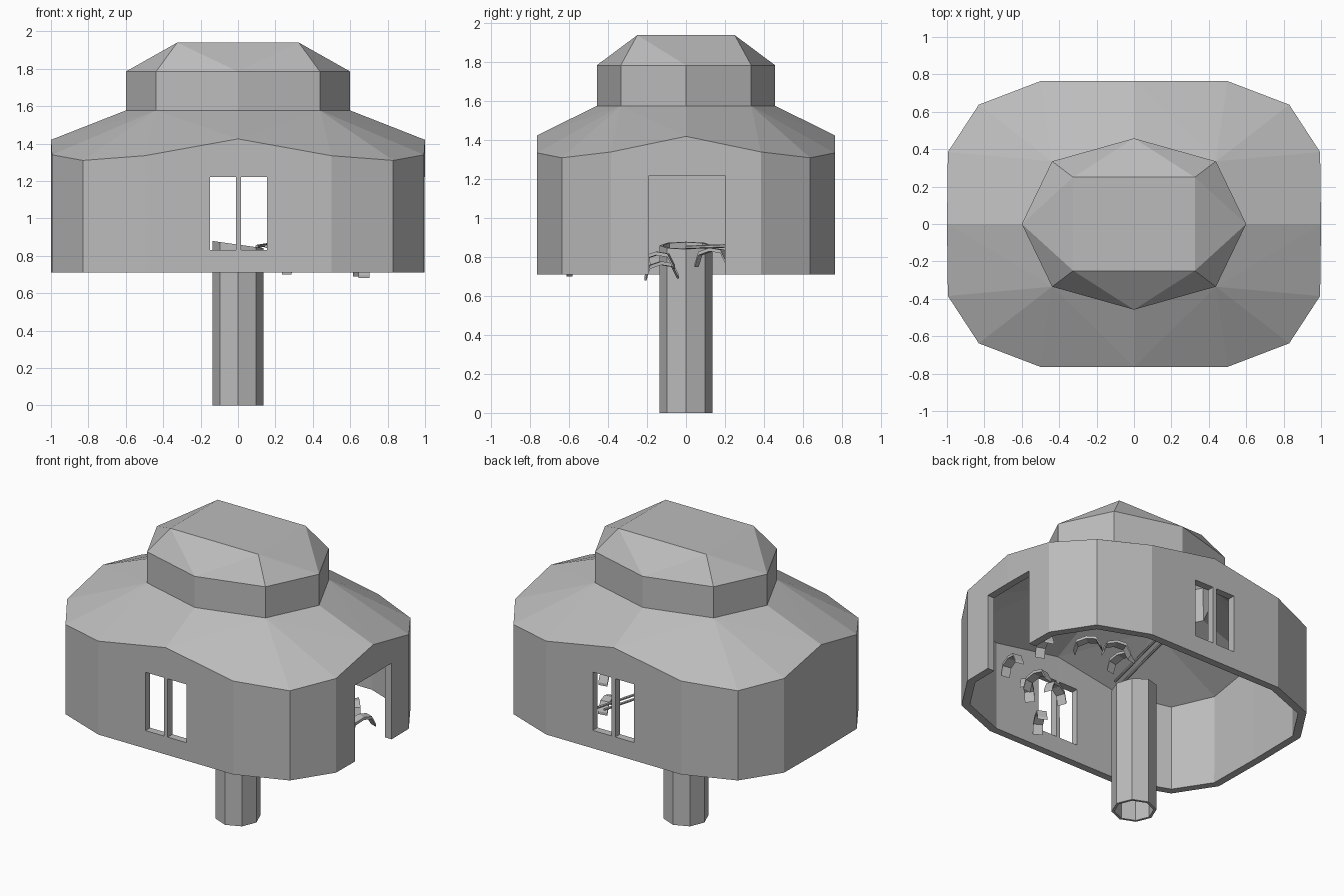
import bpy, bmesh, math
from mathutils import Vector, Matrix

cube = bpy.data.objects.get("Cube")
if cube:
    bpy.data.objects.remove(cube, do_unlink=True)

grey = bpy.data.materials.new("plain_grey")
grey.use_nodes = True
GREY = (0.5, 0.5, 0.5, 1)
grey.diffuse_color = GREY
grey.node_tree.nodes["Principled BSDF"].inputs["Base Color"].default_value = GREY


def finish(name, bm):
    """Turn a bmesh into a named flat-shaded grey object."""
    bmesh.ops.recalc_face_normals(bm, faces=bm.faces)
    mesh = bpy.data.meshes.new(name)
    bm.to_mesh(mesh)
    bm.free()
    mesh.materials.append(grey)
    ob = bpy.data.objects.new(name, mesh)
    bpy.context.collection.objects.link(ob)
    return ob


def ring(bm, points):
    return [bm.verts.new(p) for p in points]


def bridge(bm, low, high):
    n = len(low)
    for i in range(n):
        j = (i + 1) % n
        bm.faces.new((low[i], low[j], high[j], high[i]))


def around(quarter):
    """Mirror a quarter outline, from +x to +y, into a closed loop."""
    half = quarter + [(-x, y, z) for x, y, z in quarter[-2::-1]]
    return half + [(x, -y, z) for x, y, z in half[-2:0:-1]]


# Hollow walls and roof: wavy eave, polygon cupola, rectangular cap
EAVE = around([(1, 0, 1.42), (0.995, 0.385, 1.34), (0.83, 0.638, 1.31),
               (0.5, 0.764, 1.335), (0, 0.764, 1.425)])
CUPOLA = around([(0.6, 0, 1.577), (0.438, 0.335, 1.577), (0, 0.458, 1.577)])
bm = bmesh.new()
base = ring(bm, [(x, y, 0.71) for x, y, z in EAVE])
eave = ring(bm, EAVE)
neck = ring(bm, CUPOLA)
shoulder = ring(bm, [(x, y, 1.785) for x, y, z in CUPOLA])
cap = ring(bm, [(sx * 0.325, sy * 0.25, 1.94)
                for sx, sy in ((1, 1), (-1, 1), (-1, -1), (1, -1))])
bridge(bm, base, eave)
bridge(bm, neck, shoulder)
for q in range(4):
    o = [eave[(4 * q + k) % 16] for k in range(5)]
    a, c, b = (neck[(2 * q + k) % 8] for k in range(3))
    for face in ((o[0], o[1], c), (o[0], c, a), (o[1], o[2], c),
                 (o[2], o[3], c), (o[3], o[4], c), (o[4], b, c)):
        bm.faces.new(face)
    a, c, b = (shoulder[(2 * q + k) % 8] for k in range(3))
    bm.faces.new((a, c, cap[q]))
    bm.faces.new((c, b, cap[q]))
    bm.faces.new((b, cap[(q + 1) % 4], cap[q]))
bm.faces.new(cap)
house = finish("house_shell", bm)
solid = house.modifiers.new("thickness", 'SOLIDIFY')
solid.thickness = 0.05
solid.offset = -1
solid.use_even_offset = True

# Openings: paired windows front and back, doorway on one side
bm = bmesh.new()


def box(low, high):
    low, high = Vector(low), Vector(high)
    matrix = Matrix.Translation((low + high) / 2) @ Matrix.Diagonal((*(high - low), 1))
    bmesh.ops.create_cube(bm, size=1, matrix=matrix)


for x0, x1 in ((-0.15, -0.012), (0.015, 0.155)):
    box((x0, -1, 0.83), (x1, 1, 1.22))
box((0.8, -0.19, 0.5), (1.2, 0.2, 1.22))
cutter = finish("opening_cutter", bm)
cutter.hide_render = True
cut = house.modifiers.new("openings", 'BOOLEAN')
cut.object = cutter
cut.solver = 'EXACT'
bpy.context.view_layer.update()
done = bpy.data.meshes.new_from_object(
    house.evaluated_get(bpy.context.evaluated_depsgraph_get()))
house.modifiers.clear()
house.data = done
bpy.data.objects.remove(cutter, do_unlink=True)

# Eight-sided open pipe with a slanted top
bm = bmesh.new()
loops = []
for radius, top in ((0.137, False), (0.137, True), (0.12, True), (0.12, False)):
    points = []
    for i in range(8):
        a = i * math.pi / 4
        x, y = radius * math.cos(a), radius * math.sin(a)
        points.append((x, y, 0.86 - 0.14 * x if top else 0))
    loops.append(ring(bm, points))
for i in range(4):
    bridge(bm, loops[i], loops[(i + 1) % 4])
finish("trunk_pipe", bm)

# Bent strips scattered inside on the door side
BEND = [(-0.08, -0.04), (-0.06, 0.02), (0, 0.04), (0.06, 0.03), (0.09, -0.03)]
PLACES = [(0.84, -0.15, 0.77, 80), (0.6, -0.29, 0.75, 40), (0.3, -0.53, 0.74, 60),
          (0.42, -0.24, 0.77, 20), (0.66, -0.13, 0.72, 100), (0.64, 0.32, 0.77, 130),
          (0.5, 0.42, 0.75, 160), (0.82, 0.13, 0.79, 70), (0.36, 0.3, 0.77, 100)]
for n, (x, y, z, turn) in enumerate(PLACES):
    bm = bmesh.new()
    sections = [ring(bm, [(u, side * 0.03, w + lift)
                          for side, lift in ((-1, 0), (1, 0), (1, 0.018), (-1, 0.018))])
                for u, w in BEND]
    for low, high in zip(sections, sections[1:]):
        bridge(bm, low, high)
    bm.faces.new(sections[0])
    bm.faces.new(sections[-1])
    strip = finish(f"bent_strip_{n + 1}", bm)
    strip.location = (x, y, z)
    strip.rotation_euler.z = math.radians(turn)

# Thin rods leading away from the pipe top
for n, shift in enumerate((0, 0.05)):
    start, end = Vector((0.1 + shift, 0, 0.85)), Vector((0.22 + shift, 0.55, 0.87))
    bm = bmesh.new()
    turn = (end - start).to_track_quat('Z', 'Y').to_matrix().to_4x4()
    bmesh.ops.create_cone(bm, cap_ends=True, segments=6, radius1=0.009, radius2=0.009,
                          depth=(end - start).length,
                          matrix=Matrix.Translation((start + end) / 2) @ turn)
    finish(f"rod_{n + 1}", bm)
